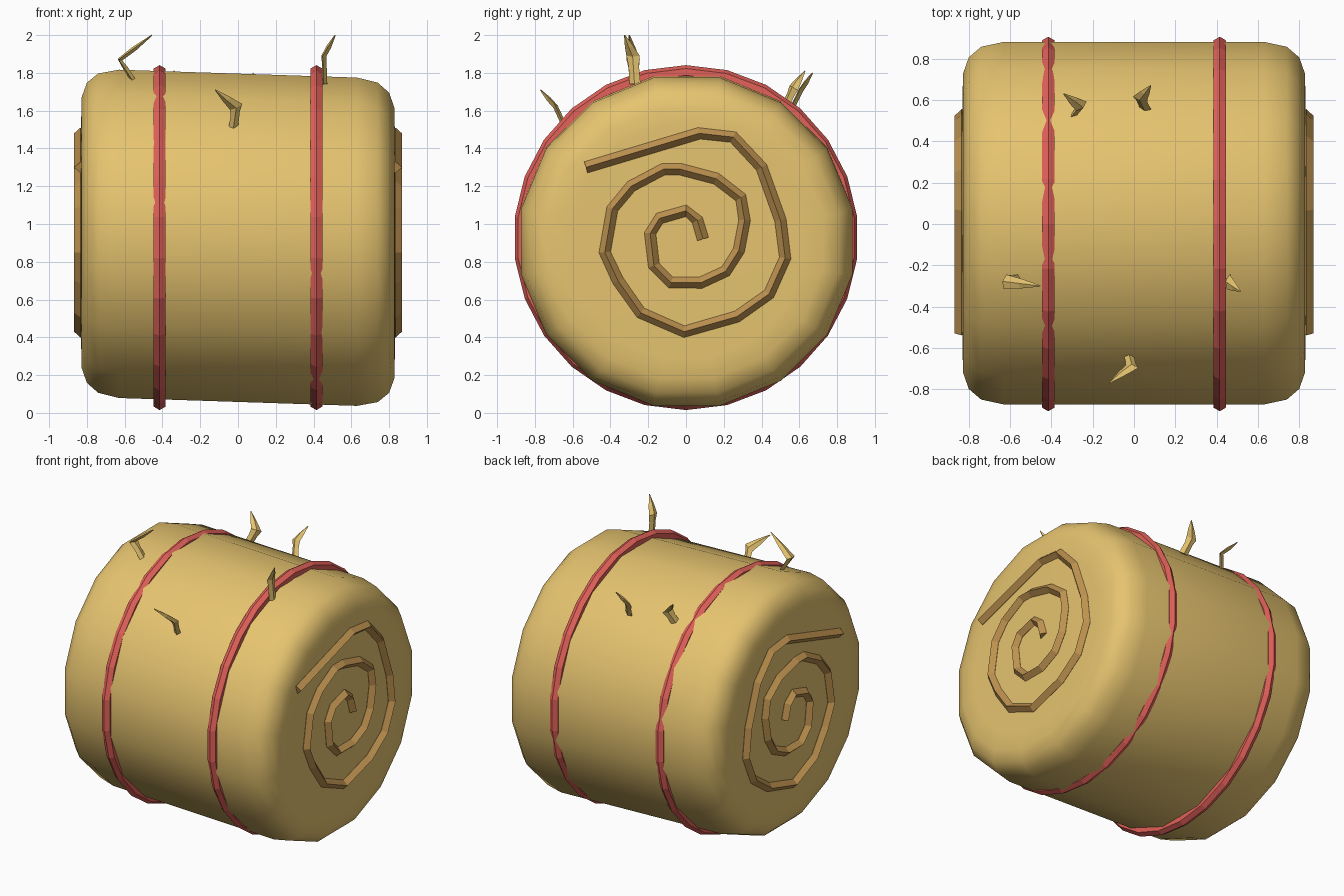
import bpy, bmesh
from math import sin, cos, pi
from mathutils import Vector

if "Cube" in bpy.data.objects:
    bpy.data.objects.remove(bpy.data.objects["Cube"])


def material(name, rgb):
    m = bpy.data.materials.new(name)
    m.diffuse_color = (*rgb, 1)
    m.use_nodes = True
    m.node_tree.nodes["Principled BSDF"].inputs["Base Color"].default_value = m.diffuse_color
    return m


HAY = material("hay", (0.79, 0.55, 0.16))
TWINE = material("red_twine", (0.76, 0.12, 0.10))
SPIRAL = material("dark_straw", (0.52, 0.29, 0.08))


def finish(bm, name, mat, smooth=False):
    bmesh.ops.recalc_face_normals(bm, faces=bm.faces[:])
    me = bpy.data.meshes.new(name)
    bm.to_mesh(me)
    bm.free()
    ob = bpy.data.objects.new(name, me)
    bpy.context.collection.objects.link(ob)
    me.materials.append(mat)
    for p in me.polygons:
        p.use_smooth = smooth
    return ob


def loft(name, rings, mat, closed=False, smooth=False):
    """Skin a list of point rings; cap the ends unless the loft closes on itself."""
    bm = bmesh.new()
    rows = [[bm.verts.new(p) for p in r] for r in rings]
    n = len(rows[0])
    for i in range(len(rows) if closed else len(rows) - 1):
        a, b = rows[i], rows[(i + 1) % len(rows)]
        for j in range(n):
            k = (j + 1) % n
            bm.faces.new((a[j], a[k], b[k], b[j]))
    if not closed:
        bm.faces.new(rows[0])
        bm.faces.new(rows[-1])
    return finish(bm, name, mat, smooth)


# Bale body: rounded drum along x, sagging slightly toward the right
half = [(0.83, 0.62), (0.828, 0.73), (0.80, 0.81), (0.74, 0.862), (0.63, 0.886)]
profile = [(-x, r) for x, r in half] + [(x, r) for x, r in reversed(half)]
SIDES = 16
body = []
for x, r in profile:
    ring = []
    for j in range(SIDES):
        a = 2 * pi * (j + 0.5) / SIDES
        ring.append((x, 0.004 + r * 1.01 * cos(a), 0.927 - 0.033 * x + r * sin(a)))
    body.append(ring)
loft("hay_bale_body", body, HAY, smooth=True)

# Twine bands: hexagonal section swept around 26 segments
for side, sx in (("left", -1), ("right", 1)):
    rings = []
    for i in range(26):
        a = 2 * pi * i / 26
        ring = []
        for j in range(6):
            b = pi / 3 * j
            r = 0.877 + 0.036 * cos(b)
            ring.append((sx * 0.415 + 0.036 * sin(b), r * sin(a), 0.928 + r * cos(a)))
        rings.append(ring)
    loft("twine_band_" + side, rings, TWINE, closed=True)

# Spiral straw on each end (y, z)
path = [(-.53, 1.30), (.07, 1.48), (.25, 1.46), (.40, 1.30), (.50, 1.02), (.525, .82),
        (.44, .63), (.27, .51), (-.01, .43), (-.24, .53), (-.36, .70), (-.43, .85),
        (-.39, 1.08), (-.29, 1.20), (-.12, 1.29), (-.03, 1.29), (.16, 1.24),
        (.29, 1.14), (.31, 1.02), (.28, .86), (.21, .75), (.08, .69), (-.08, .69),
        (-.17, .78), (-.19, .95), (-.14, 1.03), (0, 1.07), (.06, 1.02), (.09, .92)]
for side, sx in (("left", -1), ("right", 1)):
    rings = []
    for i, p in enumerate(path):
        q0, q1 = Vector(path[max(i - 1, 0)]), Vector(path[min(i + 1, len(path) - 1)])
        t = (q1 - q0).normalized()
        nrm = Vector((-t.y, t.x))
        ring = []
        for u, v in ((0.031, 0.0), (0.0, 0.034), (-0.031, 0.0), (0.0, -0.034)):
            ring.append((sx * (0.834 + v), p[0] + nrm.x * u, p[1] + nrm.y * u))
        rings.append(ring)
    loft("end_spiral_" + side, rings, SPIRAL)

# Loose straws: bent blades (base, bend, tip, width direction)
straws = [
    ((-.54, -.27, 1.74), (-.625, -.28, 1.87), (-.455, -.30, 2.0), (0.2, 1, 0)),
    ((.46, -.27, 1.74), (.455, -.28, 1.89), (.515, -.325, 2.0), (0.2, 1, 0)),
    ((-.025, -.64, 1.51), (-.01, -.69, 1.62), (-.12, -.77, 1.71), (1, -.2, .5)),
    ((-.30, .52, 1.61), (-.255, .57, 1.72), (-.34, .63, 1.81), (.8, .7, -.4)),
    ((.055, .56, 1.61), (.03, .61, 1.71), (.08, .67, 1.80), (1, -.2, .2)),
]
for n, (a, b, c, w) in enumerate(straws):
    a, b, c, w = Vector(a), Vector(b), Vector(c), Vector(w).normalized()
    rings = []
    for p, t, width in ((a, b - a, .03), (a.lerp(b, .65), b - a, .028), (b, c - a, .036),
                        (b.lerp(c, .45), c - b, .024), (c, c - b, .003)):
        d = t.cross(w).normalized()
        th = min(width, 0.013)
        rings.append([p + w * width, p + d * th, p - w * width, p - d * th])
    loft("loose_straw_%d" % (n + 1), rings, HAY)
